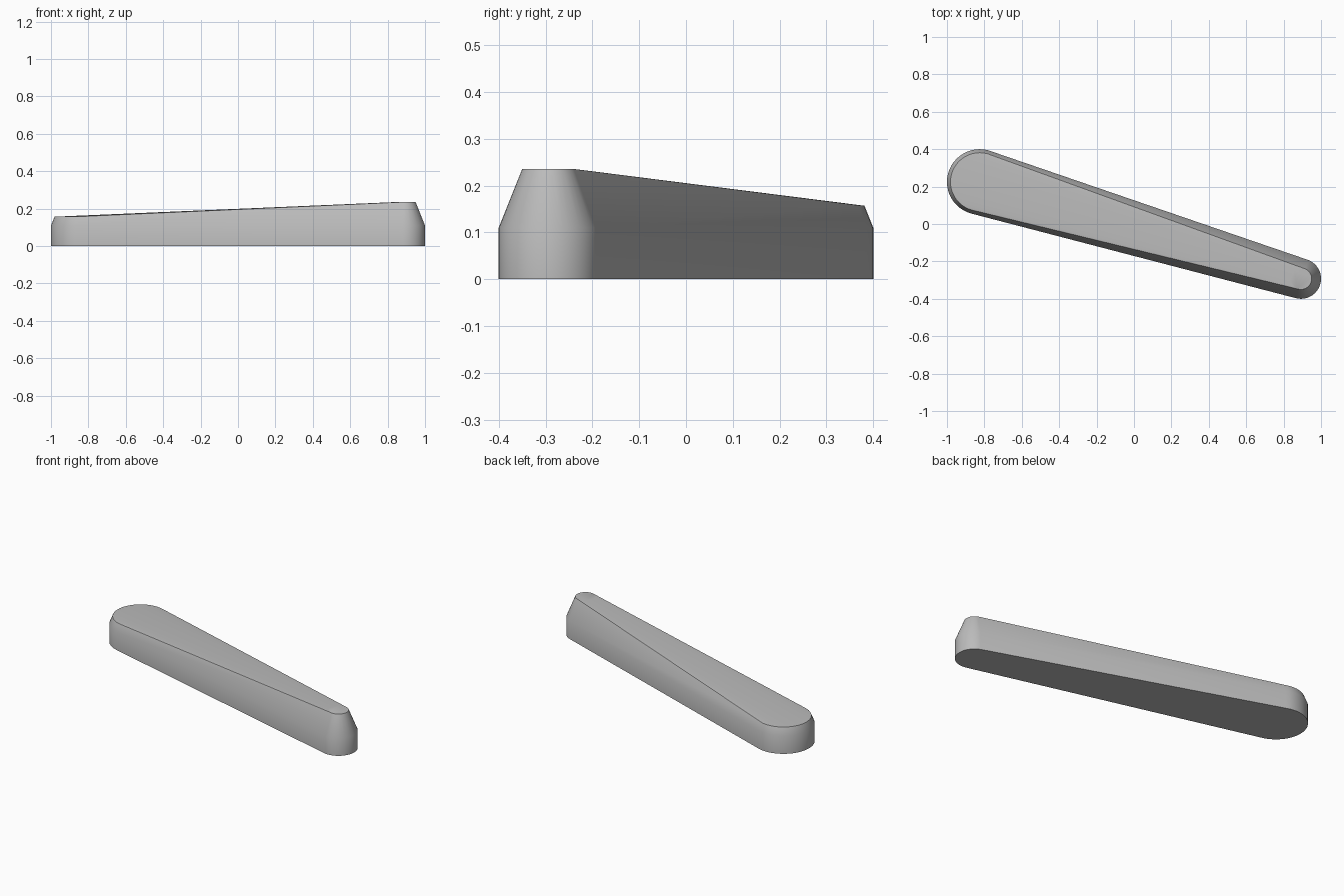
import bpy, bmesh, math

cube = bpy.data.objects.get("Cube")
if cube:
    bpy.data.objects.remove(cube, do_unlink=True)

# Plain grey plastic
grey = bpy.data.materials.new("grey")
grey.use_nodes = True
colour = (0.5, 0.5, 0.5, 1)
grey.diffuse_color = colour
grey.node_tree.nodes["Principled BSDF"].inputs["Base Color"].default_value = colour

SIDES = 48
SHOULDER = 0.11   # height where the straight wall meets the taper
TAPER = 0.4       # inward slope of the upper wall


def add_post(bm, x, y, radius, height):
    """Rings of a round post: straight below, tapered above the shoulder."""
    top_radius = radius - TAPER * (height - SHOULDER)
    for r, z in ((radius, 0), (radius, SHOULDER), (top_radius, height)):
        for i in range(SIDES):
            a = math.tau * i / SIDES
            bm.verts.new((x + r * math.cos(a), y + r * math.sin(a), z))


# Tapered lever: the hull around a wide low post and a narrow tall post
bm = bmesh.new()
add_post(bm, -0.825, 0.225, 0.175, 0.157)
add_post(bm, 0.8925, -0.2925, 0.1075, 0.235)
hull = bmesh.ops.convex_hull(bm, input=bm.verts)
loose = {v for v in hull["geom_interior"] + hull["geom_unused"]
         if isinstance(v, bmesh.types.BMVert)}
bmesh.ops.delete(bm, geom=list(loose), context="VERTS")
bmesh.ops.dissolve_limit(bm, angle_limit=math.radians(0.1),
                         verts=bm.verts, edges=bm.edges)
bmesh.ops.recalc_face_normals(bm, faces=bm.faces)

mesh = bpy.data.meshes.new("lever")
bm.to_mesh(mesh)
bm.free()
mesh.materials.append(grey)
lever = bpy.data.objects.new("lever", mesh)
bpy.context.collection.objects.link(lever)

# Smooth round ends, crisp top and bottom rims
bpy.ops.object.select_all(action="DESELECT")
lever.select_set(True)
bpy.context.view_layer.objects.active = lever
bpy.ops.object.shade_smooth_by_angle(angle=math.radians(30))
